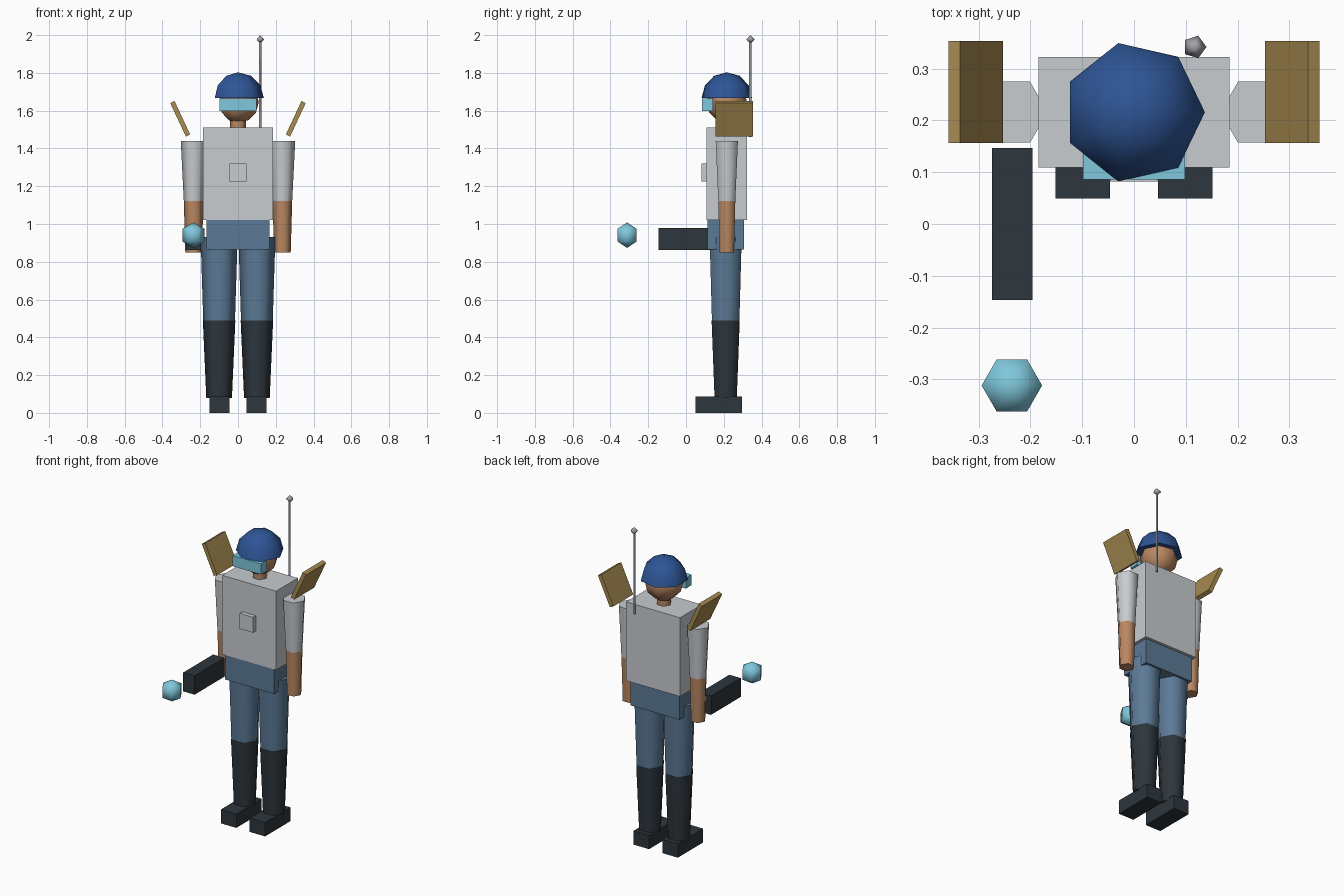
import bpy
import bmesh
from math import sin, cos, pi, radians
from mathutils import Matrix, Vector

cube = bpy.data.objects.get("Cube")
if cube:
    bpy.data.objects.remove(cube, do_unlink=True)


def material(name, hex_code):
    def linear(c):
        return c / 12.92 if c <= 0.04045 else ((c + 0.055) / 1.055) ** 2.4
    rgb = [linear(int(hex_code[i:i + 2], 16) / 255) for i in (0, 2, 4)]
    mat = bpy.data.materials.new(name)
    mat.use_nodes = True
    mat.diffuse_color = (*rgb, 1)
    mat.node_tree.nodes["Principled BSDF"].inputs["Base Color"].default_value = (*rgb, 1)
    return mat


grey = material("light grey", "C8CCD0")
denim = material("denim blue", "5C7A96")
dark = material("charcoal", "2D363D")
skin = material("skin", "BA8862")
navy = material("helmet blue", "2E5596")
cyan = material("pale cyan", "7FC8DC")
gold = material("dull gold", "A88C52")
steel = material("steel", "A2A3A7")


def finish(name, bm, mat):
    bmesh.ops.recalc_face_normals(bm, faces=bm.faces)
    mesh = bpy.data.meshes.new(name)
    bm.to_mesh(mesh)
    bm.free()
    mesh.materials.append(mat)
    obj = bpy.data.objects.new(name, mesh)
    bpy.context.collection.objects.link(obj)
    return obj


def box(name, mat, center, size, tilt=0):
    bm = bmesh.new()
    place = Matrix.Translation(center) @ Matrix.Rotation(tilt, 4, 'Y')
    bmesh.ops.create_cube(bm, size=1, matrix=place @ Matrix.Diagonal((*size, 1)))
    return finish(name, bm, mat)


def lathe(name, mat, x, y, profile, sides):
    """Smooth-sided solid from (radius, height) rings; open ends get flat caps."""
    bm = bmesh.new()
    rings = []
    for r, z in profile:
        count = sides if r > 1e-5 else 1
        rings.append([bm.verts.new(Vector((x + r * cos(2 * pi * i / sides),
                                           y + r * sin(2 * pi * i / sides), z)))
                      for i in range(count)])
    for a, b in zip(rings, rings[1:]):
        for i in range(sides):
            j = (i + 1) % sides
            loop = [a[i % len(a)], a[j % len(a)], b[j % len(b)], b[i % len(b)]]
            bm.faces.new(list(dict.fromkeys(loop))).smooth = True
    for ring in (rings[0], rings[-1]):
        if len(ring) > 1:
            bm.faces.new(ring)
    return finish(name, bm, mat)


def ball(name, mat, x, y, z, r, sides, steps, start=-90):
    angles = [radians(start + (90 - start) * i / steps) for i in range(steps + 1)]
    return lathe(name, mat, x, y, [(r * cos(a), z + r * sin(a)) for a in angles], sides)


MID = 0.216  # body depth centre

# Trunk
box("torso", grey, (0, MID, 1.265), (0.37, 0.214, 0.49))
box("chest_badge", grey, (0, 0.097, 1.273), (0.092, 0.03, 0.096))
box("pelvis", denim, (0, 0.21, 0.943), (0.336, 0.192, 0.156))

# Head, helmet and visor
lathe("neck", skin, 0, MID, [(0.043, 1.5), (0.043, 1.57)], 6)
ball("head", skin, 0, MID, 1.645, 0.11, 7, 6)
ball("helmet", navy, 0, MID, 1.666, 0.137, 7, 3, start=0)
box("visor", cyan, (0, 0.114, 1.632), (0.197, 0.056, 0.066))

# Limbs and shoulder panels
for side, s in (("left", 1), ("right", -1)):
    leg, arm = 0.1 * s, 0.235 * s
    lathe(side + "_trouser_leg", denim, leg, 0.21, [(0.084, 0.49), (0.098, 0.93)], 6)
    lathe(side + "_boot_shaft", dark, leg, 0.21, [(0.068, 0.08), (0.086, 0.49)], 6)
    box(side + "_foot", dark, (0.099 * s, 0.173, 0.043), (0.106, 0.248, 0.086))
    lathe(side + "_sleeve", grey, arm, MID, [(0.052, 1.123), (0.068, 1.44)], 6)
    lathe(side + "_forearm", skin, arm, MID, [(0.044, 0.848), (0.052, 1.123)], 6)
    box(side + "_shoulder_panel", gold, (0.306 * s, 0.255, 1.557),
        (0.025, 0.197, 0.195), radians(25) * s)

# Handheld emitter and its floating orb
box("emitter", dark, (-0.235, 0, 0.921), (0.078, 0.293, 0.117))
ball("orb", cyan, -0.236, -0.312, 0.941, 0.0675, 6, 3)

# Back antenna
lathe("antenna_rod", steel, 0.117, 0.34, [(0.007, 1.46), (0.007, 1.975)], 5)
ball("antenna_tip", steel, 0.117, 0.342, 1.977, 0.023, 5, 2)
